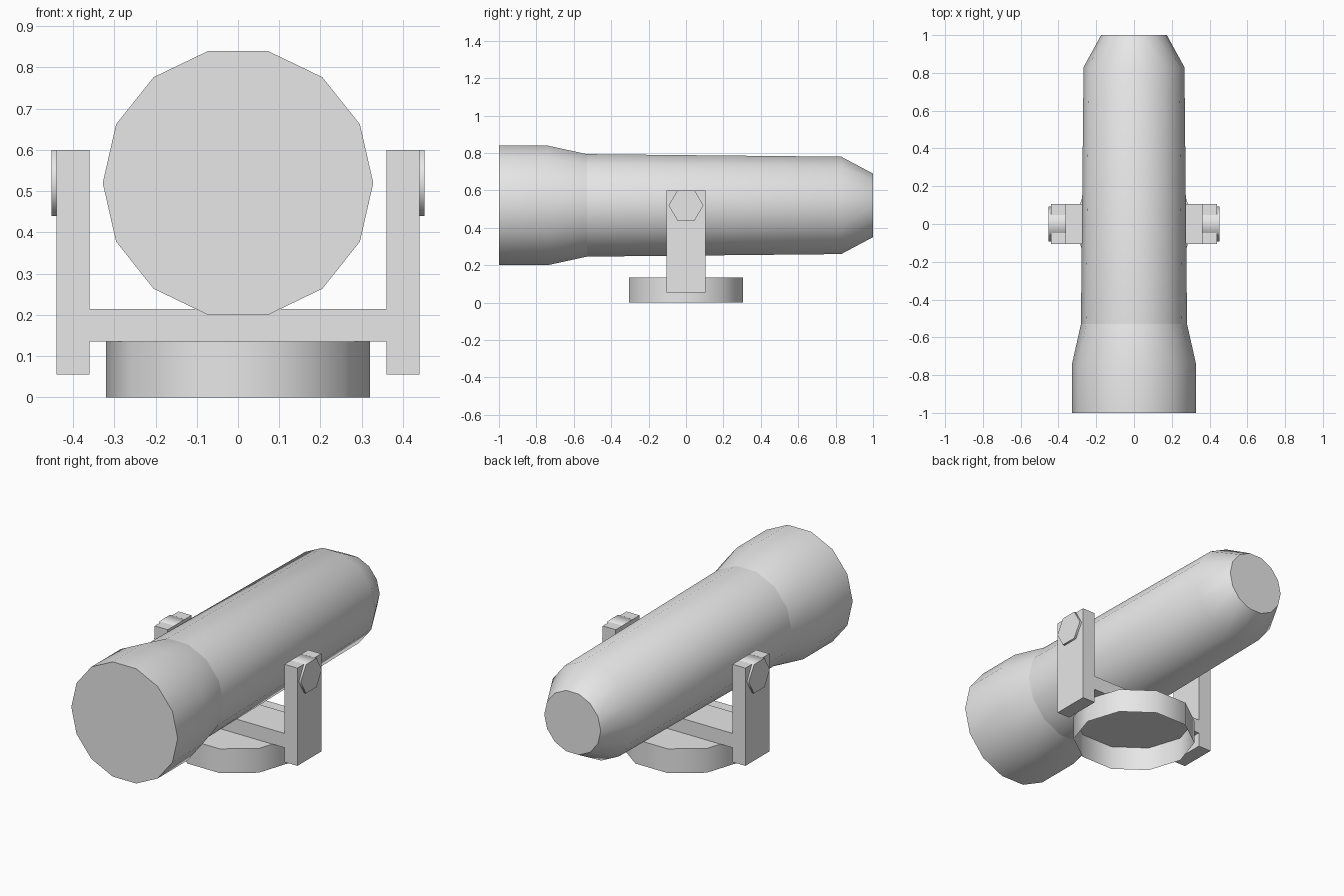
import bpy, bmesh, math

if "Cube" in bpy.data.objects:
    bpy.data.objects.remove(bpy.data.objects["Cube"])

grey = bpy.data.materials.new("plain_grey")
grey.diffuse_color = (0.8, 0.8, 0.8, 1)
grey.use_nodes = True
grey.node_tree.nodes["Principled BSDF"].inputs["Base Color"].default_value = grey.diffuse_color


def finish(bm, name):
    bmesh.ops.recalc_face_normals(bm, faces=bm.faces)
    mesh = bpy.data.meshes.new(name)
    bm.to_mesh(mesh)
    bm.free()
    mesh.materials.append(grey)
    obj = bpy.data.objects.new(name, mesh)
    bpy.context.collection.objects.link(obj)
    return obj


def lathe(name, axis, sides, profile, centre, caps=(True, True), sharp=()):
    """Smooth-sided solid from (position, radius) rings along an axis."""
    bm = bmesh.new()
    rings = []
    for p, r in profile:
        ring = []
        for i in range(sides):
            a = 2 * math.pi * i / sides
            c, s = r * math.cos(a), r * math.sin(a)
            co = {"x": (p, c, s), "y": (c, p, s), "z": (c, s, p)}[axis]
            ring.append(bm.verts.new([u + v for u, v in zip(co, centre)]))
        rings.append(ring)
    for a, b in zip(rings, rings[1:]):
        for i in range(sides):
            j = (i + 1) % sides
            bm.faces.new((a[i], a[j], b[j], b[i])).smooth = True
    for use, ring in zip(caps, (rings[0], rings[-1])):
        if use:
            bm.faces.new(ring)
    # hard edges at the ends and at chosen rings
    for k in {0, len(rings) - 1, *sharp}:
        for i in range(sides):
            bm.edges.get((rings[k][i], rings[k][(i + 1) % sides])).smooth = False
    return finish(bm, name)


# main barrel: flared front, tapered rear
lathe("barrel", "y", 14,
      [(-1, 0.328), (-0.74, 0.328), (-0.53, 0.281), (0.83, 0.267), (1, 0.174)],
      (0, 0, 0.52), sharp=(2,))

# base: capped drum, open underneath
lathe("base", "z", 10, [(0, 0.32), (0.135, 0.32)], (0, 0, 0), caps=(False, True))

# bracket: two uprights joined by a crossbar, one extruded profile
half = [(0.36, 0.135), (0.36, 0.055), (0.44, 0.055), (0.44, 0.6), (0.36, 0.6), (0.36, 0.215)]
outline = half + [(-x, z) for x, z in reversed(half)]
bm = bmesh.new()
face = bm.faces.new([bm.verts.new((x, -0.105, z)) for x, z in outline])
ext = bmesh.ops.extrude_face_region(bm, geom=[face])
bmesh.ops.translate(bm, vec=(0, 0.21, 0),
                    verts=[g for g in ext["geom"] if isinstance(g, bmesh.types.BMVert)])
finish(bm, "bracket")

# hexagonal pivot bolts through the uprights
for side, label in ((-1, "left"), (1, "right")):
    lathe("pivot_bolt_" + label, "x", 6, [(side * 0.361, 0.0928), (side * 0.452, 0.0928)],
          (0, 0, 0.52))
